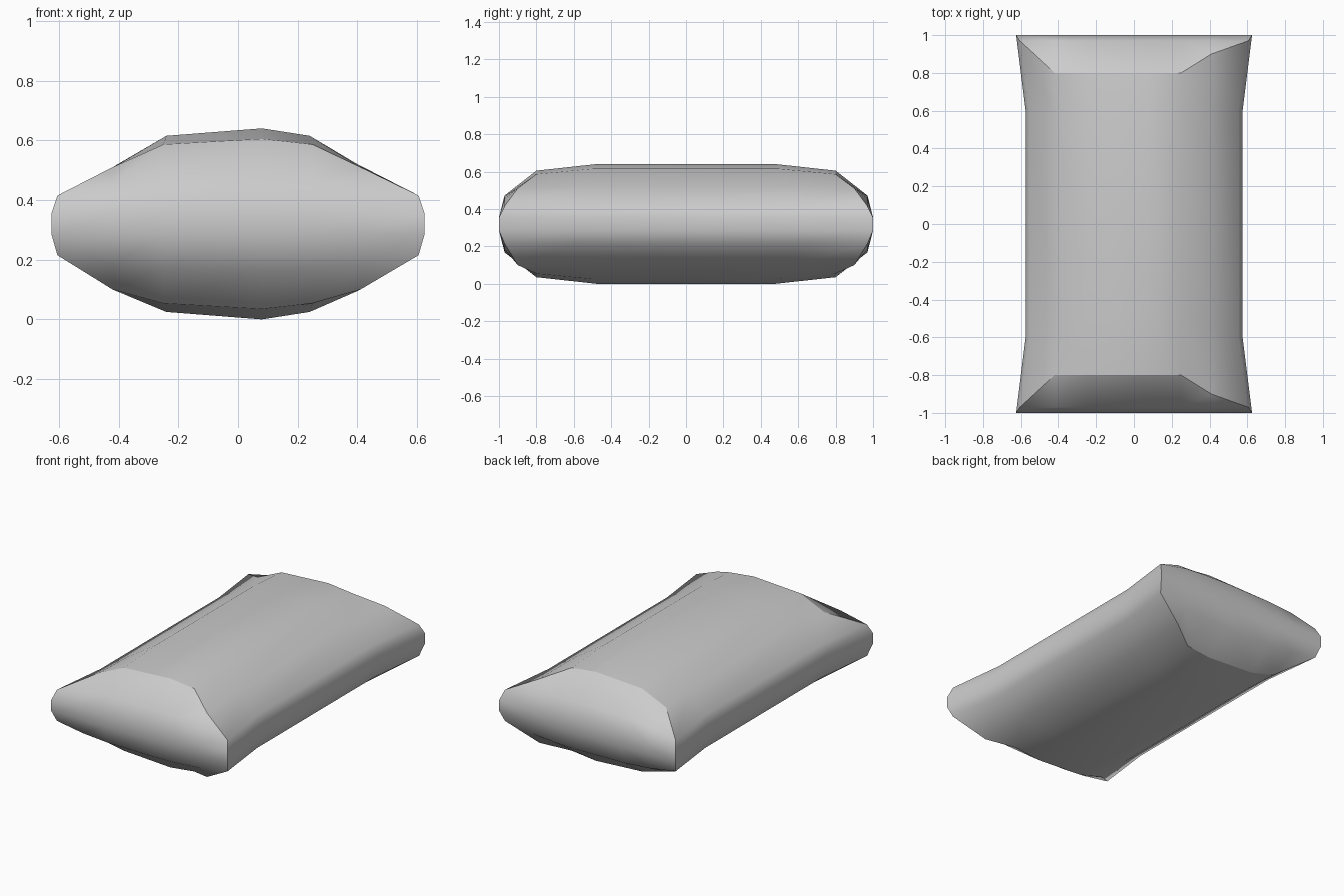
import bpy, bmesh

if "Cube" in bpy.data.objects:
    bpy.data.objects.remove(bpy.data.objects["Cube"])

MID_Z = 0.32
# per column: body (x, y, top h, bottom h), crease where the body meets the end panel (same)
COLS = [
    ((0.575, 0.60, 0.035, 0.035), (0.625, 1.00, 0.035, 0.035)),
    ((0.555, 0.60, 0.100, 0.110), (0.605, 0.97, 0.095, 0.105)),
    ((0.400, 0.55, 0.200, 0.225), (0.410, 0.90, 0.190, 0.220)),
    ((0.240, 0.50, 0.295, 0.295), (0.250, 0.80, 0.266, 0.266)),
    ((0.080, 0.48, 0.320, 0.320), (0.080, 0.80, 0.285, 0.285)),
    ((-0.240, 0.50, 0.295, 0.295), (-0.250, 0.80, 0.266, 0.266)),
    ((-0.400, 0.55, 0.200, 0.225), (-0.420, 0.80, 0.190, 0.220)),
    ((-0.555, 0.60, 0.100, 0.110), (-0.605, 0.97, 0.095, 0.105)),
    ((-0.575, 0.60, 0.035, 0.035), (-0.625, 1.00, 0.035, 0.035)),
]
# half thickness of the end panel bulge at y = 0.97, None where it joins the crease
BULGE = [None, None, 0.135, 0.148, 0.152, 0.148, 0.135, None, None]


def point(p, side, sy):
    x, y, top, bottom = p
    return (x, sy * y, MID_Z + (top if side > 0 else -bottom))


def skin(name, rows, closed):
    """Bridge rows of points into a smooth surface."""
    bm = bmesh.new()
    vs = [[bm.verts.new(p) for p in row] for row in rows]
    n = len(rows[0])
    for a, b in zip(vs, vs[1:]):
        for i in range(n if closed else n - 1):
            j = (i + 1) % n
            bm.faces.new((a[i], a[j], b[j], b[i]))
    bmesh.ops.remove_doubles(bm, verts=bm.verts, dist=1e-4)
    bmesh.ops.recalc_face_normals(bm, faces=bm.faces)
    # make sure the open shell faces outwards
    bm.normal_update()
    total = sum((f.normal.x * f.calc_center_median().x
                 + f.normal.y * f.calc_center_median().y
                 + f.normal.z * (f.calc_center_median().z - MID_Z)) * f.calc_area()
                for f in bm.faces)
    if total < 0:
        bmesh.ops.reverse_faces(bm, faces=bm.faces)
    for f in bm.faces:
        f.smooth = True
    mesh = bpy.data.meshes.new(name)
    bm.to_mesh(mesh)
    bm.free()
    ob = bpy.data.objects.new(name, mesh)
    bpy.context.collection.objects.link(ob)
    return ob


# main cushion body, wrapped around the long axis
def ring(k, sy):
    return ([point(c[k], 1, sy) for c in COLS]
            + [point(c[k], -1, sy) for c in reversed(COLS)])


skin("cushion_body", [ring(1, -1), ring(0, -1), ring(0, 1), ring(1, 1)], True)

# rounded end panels, front and back
for label, sy in (("front", -1), ("back", 1)):
    def half(side):
        crease = [point(c[1], side, sy) for c in COLS]
        bulge = [p if h is None else (p[0], sy * 0.97, MID_Z + side * h)
                 for p, h in zip(crease, BULGE)]
        edge = [(p[0], sy, MID_Z + side * 0.035) for p in crease]
        return [crease, bulge, edge]
    skin(label + "_end_panel", half(1) + half(-1)[::-1], False)
